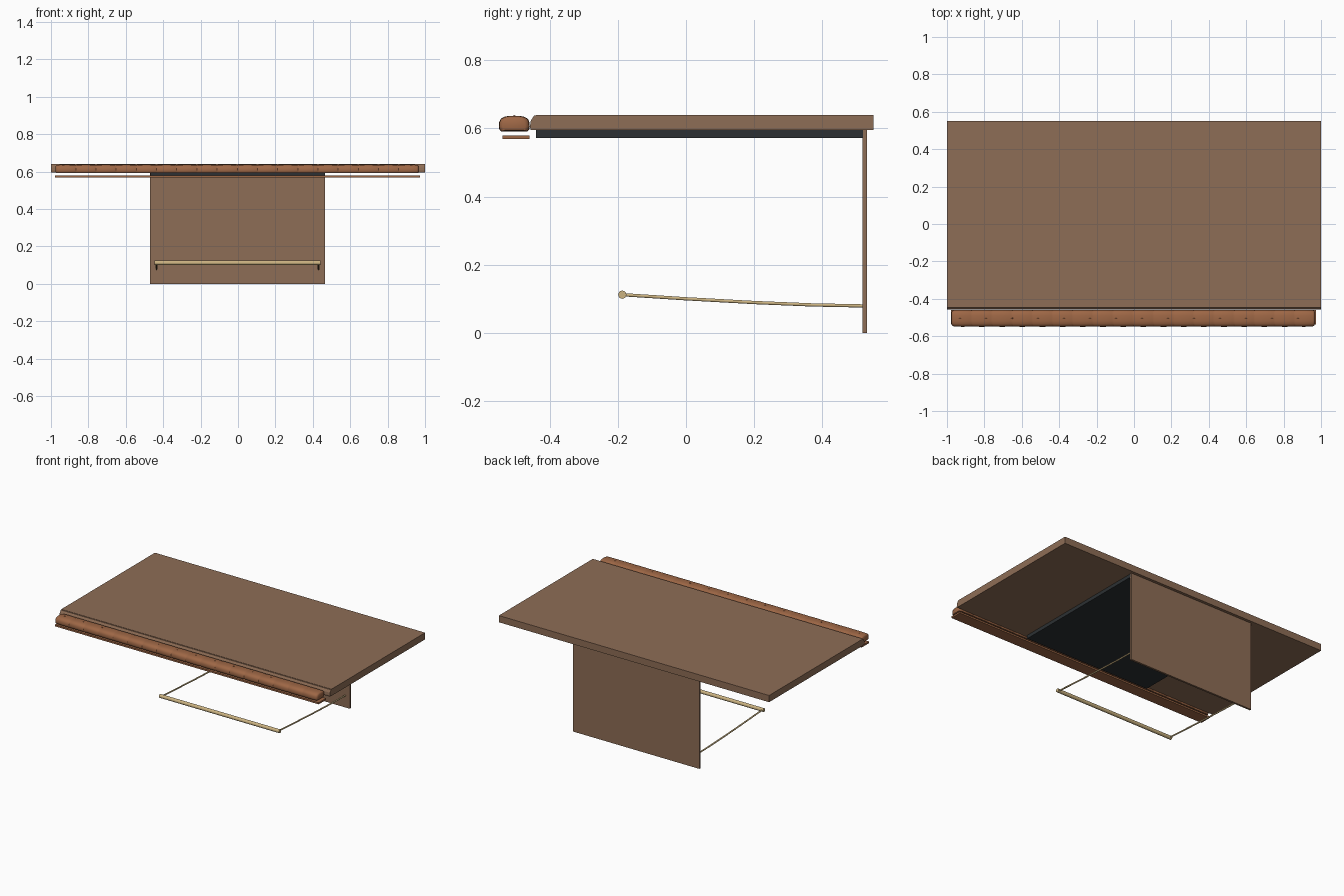
import bpy, bmesh, math
from mathutils import Vector

if "Cube" in bpy.data.objects:
    bpy.data.objects.remove(bpy.data.objects["Cube"])


def material(name, rgb):
    m = bpy.data.materials.new(name)
    m.diffuse_color = (*rgb, 1)
    m.use_nodes = True
    m.node_tree.nodes["Principled BSDF"].inputs["Base Color"].default_value = m.diffuse_color
    return m


WOOD = material("brown wood", (0.27, 0.153, 0.092))
LEATHER = material("tan leather", (0.34, 0.135, 0.06))
DARK = material("charcoal", (0.025, 0.03, 0.033))
BRASS = material("pale brass", (0.60, 0.45, 0.22))


def finish(name, bm, mat, smooth=False):
    bmesh.ops.recalc_face_normals(bm, faces=bm.faces)
    me = bpy.data.meshes.new(name)
    bm.to_mesh(me)
    bm.free()
    me.materials.append(mat)
    ob = bpy.data.objects.new(name, me)
    bpy.context.collection.objects.link(ob)
    if smooth:
        bpy.ops.object.select_all(action='DESELECT')
        ob.select_set(True)
        bpy.context.view_layer.objects.active = ob
        bpy.ops.object.shade_smooth_by_angle(angle=math.radians(40))
    return ob


def loft(name, rings, mat, smooth=False):
    """Skin closed rings of points and cap both ends."""
    bm = bmesh.new()
    vs = [[bm.verts.new(p) for p in r] for r in rings]
    n = len(vs[0])
    for a, b in zip(vs, vs[1:]):
        for i in range(n):
            bm.faces.new((a[i], a[(i + 1) % n], b[(i + 1) % n], b[i]))
    bm.faces.new(vs[0][::-1])
    bm.faces.new(vs[-1])
    return finish(name, bm, mat, smooth)


def extrude_x(name, profile, x0, x1, mat):
    return loft(name, [[(x, y, z) for y, z in profile] for x in (x0, x1)], mat)


def box(name, x, y, z, mat):
    return extrude_x(name, [(y[0], z[0]), (y[1], z[0]), (y[1], z[1]), (y[0], z[1])], *x, mat)


def tube(name, path, radius, mat, sides=16):
    """Round rod along a path of points."""
    pts = [Vector(p) for p in path]
    rings = []
    for i, p in enumerate(pts):
        d = (pts[min(i + 1, len(pts) - 1)] - pts[max(i - 1, 0)]).normalized()
        u = d.cross(Vector((0, 0, 1))).normalized()
        v = u.cross(d)
        rings.append([p + radius * (math.cos(a) * u + math.sin(a) * v)
                      for a in (math.tau * k / sides for k in range(sides))])
    return loft(name, rings, mat, True)


# Table top, front moulding, under panel and rear leg panel
box("table_top", (-1, 1), (-0.44, 0.55), (0.595, 0.64), WOOD)
extrude_x("front_moulding",
          [(-0.44, 0.596), (-0.456, 0.596), (-0.458, 0.605), (-0.456, 0.622),
           (-0.446, 0.638), (-0.44, 0.638)], -1, 1, WOOD)
box("under_panel", (-0.468, 0.465), (-0.44, 0.52), (0.572, 0.595), DARK)
box("leg_panel", (-0.47, 0.465), (0.518, 0.531), (0, 0.595), WOOD)

# Strip below the armrest
box("armrest_strip", (-0.978, 0.974), (-0.538, -0.46), (0.569, 0.58), LEATHER)

# Padded armrest with stitched grooves and rounded ends
X0, X1, SEG = -0.975, 0.967, 18
CY, CZ = -0.504, 0.606
PROFILE = [(-0.038, -0.015), (0.038, -0.015), (0.044, -0.009), (0.0455, 0.0),
           (0.0445, 0.012), (0.040, 0.022), (0.030, 0.028), (0.015, 0.031),
           (-0.015, 0.031), (-0.030, 0.028), (-0.040, 0.022), (-0.0445, 0.012),
           (-0.0455, 0.0), (-0.044, -0.009)]
stations = [(X0, 0.72), (X0 + 0.004, 0.88), (X0 + 0.012, 0.97)]
step = (X1 - X0) / SEG
for i in range(1, SEG):
    x = X0 + i * step
    stations += [(x - step / 2, 1.0), (x - 0.006, 0.99), (x, 0.94), (x + 0.006, 0.99)]
stations += [(X1 - step / 2, 1.0), (X1 - 0.012, 0.97), (X1 - 0.004, 0.88), (X1, 0.72)]
loft("armrest_pad", [[(x, CY + y * s, CZ + z * s) for y, z in PROFILE]
                     for x, s in stations], LEATHER, True)

# Small tufting buttons
bm = bmesh.new()
for i in range(14):
    before = set(bm.verts)
    bmesh.ops.create_uvsphere(bm, u_segments=8, v_segments=4, radius=0.005)
    for v in set(bm.verts) - before:
        v.co = (v.co.x - 0.93 + i * 0.139, v.co.y + CY, v.co.z * 0.6 + 0.636)
finish("armrest_buttons", bm, LEATHER, True)

# Foot rail with two gently bowed arms
tube("foot_rail", [(-0.447, -0.187, 0.112), (0.442, -0.187, 0.112)], 0.012, BRASS)
for side, x in (("left", -0.435), ("right", 0.43)):
    tube("rail_arm_" + side,
         [(x, -0.187, 0.112), (x, 0.0, 0.1), (x, 0.2, 0.089),
          (x, 0.37, 0.082), (x, 0.522, 0.079)], 0.005, BRASS, 10)
